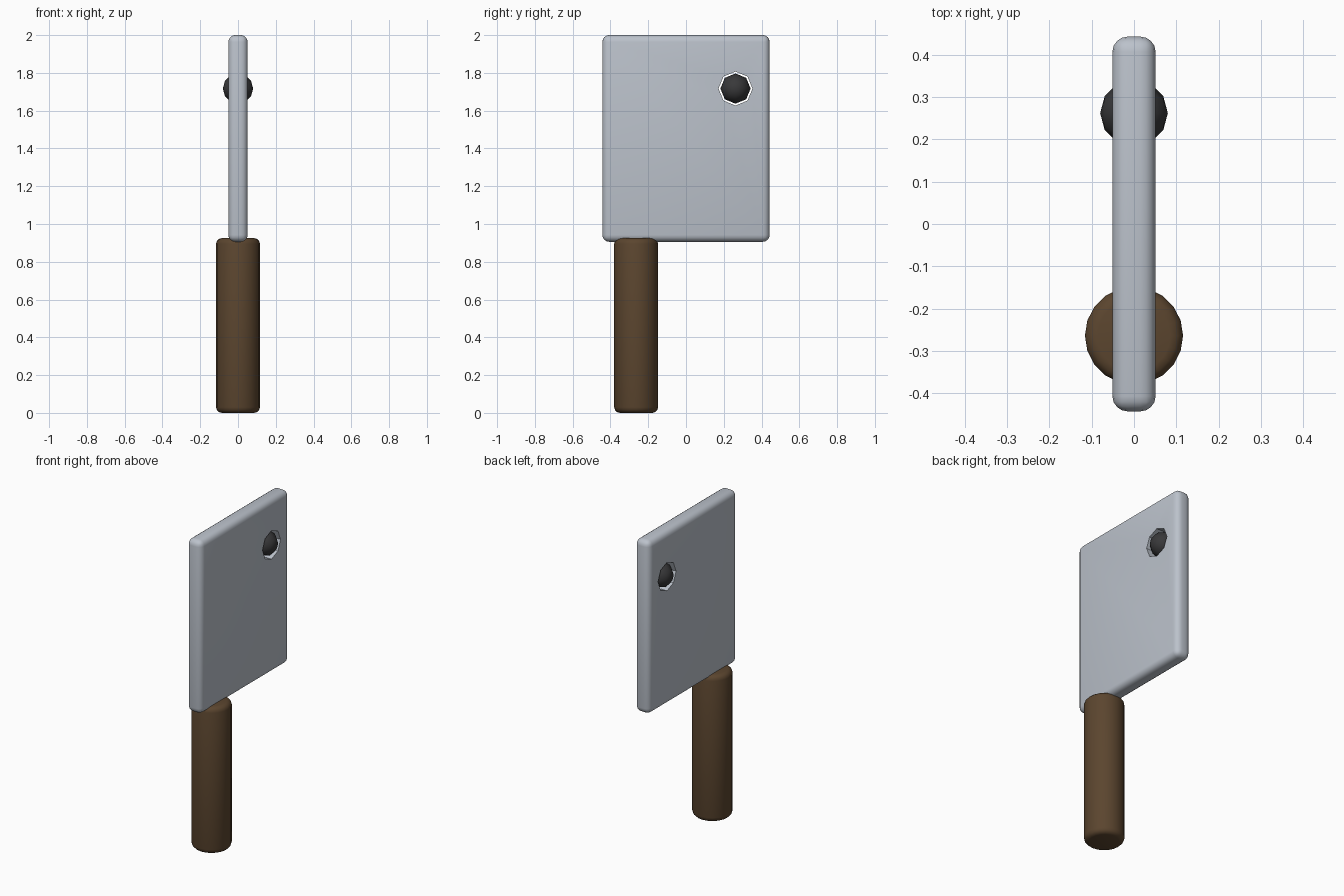
import bpy
import math

default = bpy.data.objects.get("Cube")
if default:
    bpy.data.objects.remove(default, do_unlink=True)


def material(name, colour, roughness):
    mat = bpy.data.materials.new(name)
    mat.use_nodes = True
    mat.diffuse_color = (*colour, 1)
    shader = mat.node_tree.nodes["Principled BSDF"]
    shader.inputs["Base Color"].default_value = (*colour, 1)
    shader.inputs["Roughness"].default_value = roughness
    return mat


def finish(name, mat, angle):
    obj = bpy.context.object
    obj.name = name
    obj.data.materials.append(mat)
    bpy.ops.object.shade_smooth_by_angle(angle=math.radians(angle))
    return obj


def round_edges(obj, width, segments):
    bevel = obj.modifiers.new("rounded_edges", "BEVEL")
    bevel.width = width
    bevel.segments = segments
    bevel.limit_method = "ANGLE"
    bevel.angle_limit = math.radians(40)
    bpy.ops.object.modifier_apply(modifier=bevel.name)


steel = material("steel", (0.50, 0.54, 0.60), 0.4)
wood = material("dark_wood", (0.105, 0.06, 0.028), 0.6)
iron = material("dark_iron", (0.04, 0.04, 0.042), 0.5)

HOLE = (0, 0.262, 1.717)

# Blade: a rounded slab with a hanging hole through its upper back corner
bpy.ops.mesh.primitive_cylinder_add(vertices=8, radius=0.09, depth=0.4,
                                    location=HOLE, rotation=(0, math.pi / 2, 0))
cutter = bpy.context.object
cutter.name = "hole_cutter"
cutter.hide_render = True

bpy.ops.mesh.primitive_cube_add(size=1, location=(0, 0, 1.453))
blade = bpy.context.object
blade.scale = (0.102, 0.886, 1.094)
bpy.ops.object.transform_apply(location=False, rotation=False, scale=True)
round_edges(blade, 0.036, 4)
cut = blade.modifiers.new("hole", "BOOLEAN")
cut.operation = "DIFFERENCE"
cut.solver = "EXACT"
cut.object = cutter
bpy.ops.object.modifier_apply(modifier=cut.name)
bpy.data.objects.remove(cutter, do_unlink=True)
finish("blade", steel, 35)

# Handle: a round grip with softened ends
bpy.ops.mesh.primitive_cylinder_add(vertices=20, radius=0.116, depth=0.925,
                                    location=(0, -0.264, 0.4625))
round_edges(bpy.context.object, 0.03, 3)
finish("handle", wood, 40)

# Rivet: a faceted ball sitting loosely in the hole
bpy.ops.mesh.primitive_uv_sphere_add(segments=8, ring_count=6, radius=0.08,
                                     location=HOLE, rotation=(0, math.pi / 2, 0))
finish("rivet", iron, 60)
